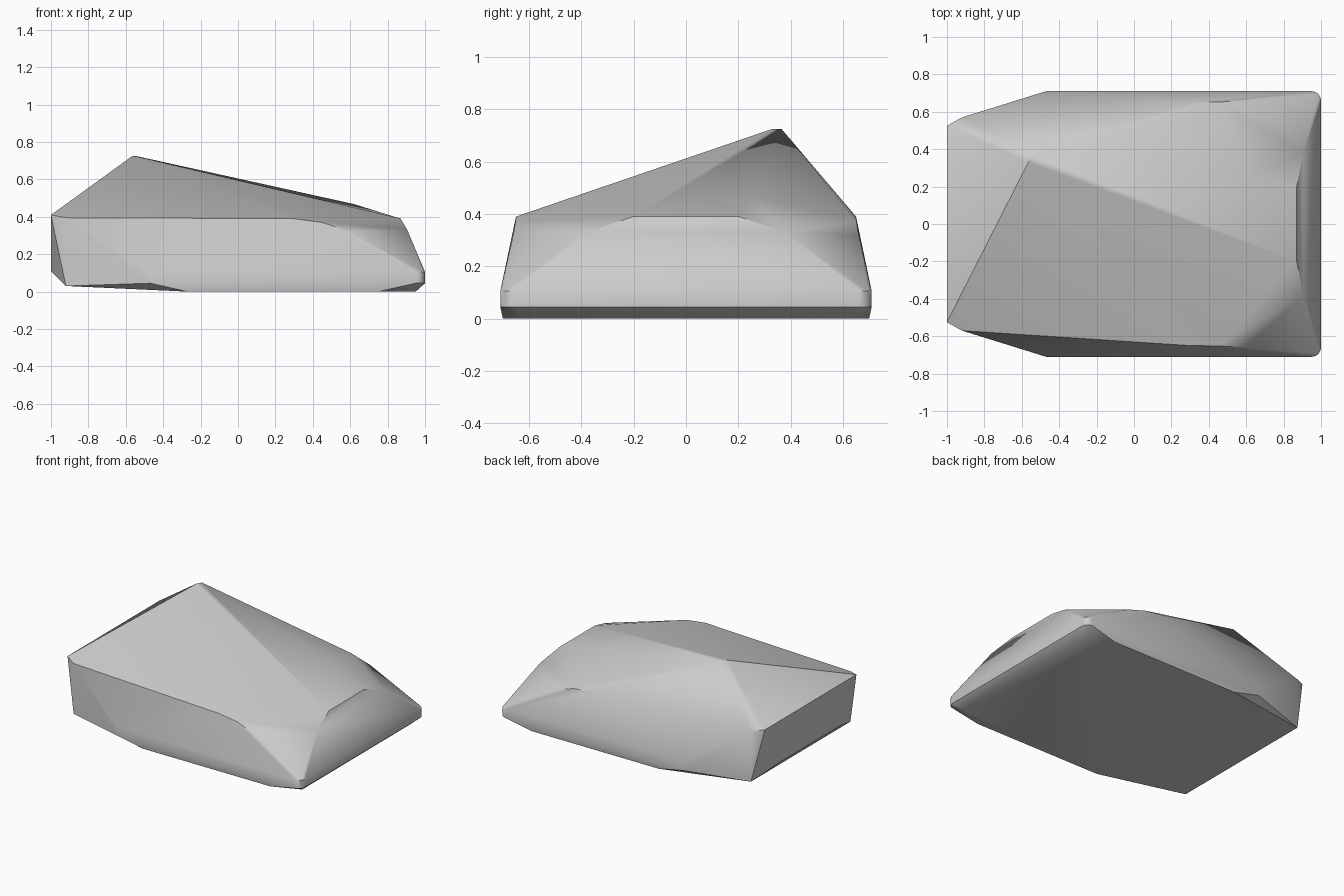
import bpy
import bmesh
import math

if "Cube" in bpy.data.objects:
    bpy.data.objects.remove(bpy.data.objects["Cube"], do_unlink=True)

# One plain grey material
grey = bpy.data.materials.new("stone_grey")
grey.use_nodes = True
colour = (0.6, 0.6, 0.6, 1)
grey.diffuse_color = colour
grey.node_tree.nodes["Principled BSDF"].inputs["Base Color"].default_value = colour

# Half outlines, mirrored across y
flat_base = [(-0.27, 0.70, 0), (0.75, 0.70, 0), (0.95, 0.62, 0)]
narrow_end = [(-1, 0.525, 0.41), (-0.92, 0.57, 0.395), (-0.92, 0.57, 0.03), (-1, 0.35, 0.11)]
side_rim = [(0.30, 0.65, 0.39), (0.45, 0.652, 0.37), (0.60, 0.66, 0.32)]
end_rim = [(0.87, 0.20, 0.39), (0.905, 0.38, 0.33)]
half = flat_base + narrow_end + side_rim + end_rim

# Wide lower band with rounded corners
for z in (0.045, 0.105):
    half.append((-0.47, 0.71, z))
    for i in range(5):
        a = math.radians(90 * i / 4)
        half.append((0.95 + 0.05 * math.cos(a), 0.66 + 0.05 * math.sin(a), z))

points = [(x, s * y, z) for x, y, z in half for s in (-1, 1)]

# Off-centre peak and the shoulder it slopes down to
points += [(-0.565, 0.33, 0.725), (-0.545, 0.365, 0.725), (0.62, 0.25, 0.468)]

# Wrap everything in one convex skin
bm = bmesh.new()
for p in points:
    bm.verts.new(p)
hull = bmesh.ops.convex_hull(bm, input=bm.verts)
loose = {v for v in hull["geom_interior"] + hull["geom_unused"]
         if isinstance(v, bmesh.types.BMVert) and v.is_valid}
bmesh.ops.delete(bm, geom=list(loose), context="VERTS")
bmesh.ops.dissolve_limit(bm, angle_limit=math.radians(0.5), verts=bm.verts, edges=bm.edges)
bmesh.ops.recalc_face_normals(bm, faces=bm.faces)

mesh = bpy.data.meshes.new("boulder")
bm.to_mesh(mesh)
bm.free()
mesh.materials.append(grey)
rock = bpy.data.objects.new("boulder", mesh)
bpy.context.collection.objects.link(rock)

# Smooth shading with the hard ridges kept
bpy.ops.object.select_all(action="DESELECT")
rock.select_set(True)
bpy.context.view_layer.objects.active = rock
bpy.ops.object.shade_smooth_by_angle(angle=math.radians(30))
